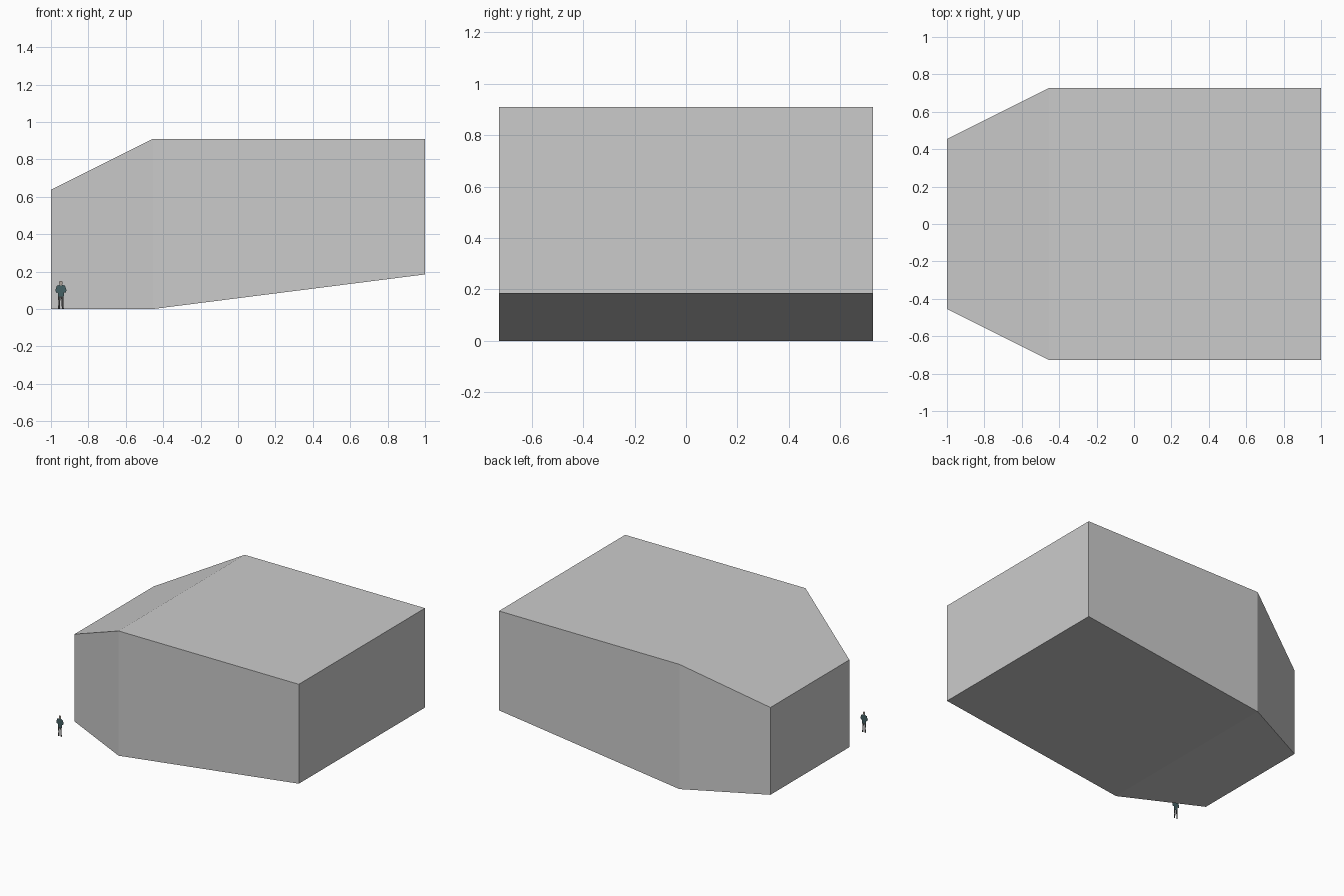
import bpy, bmesh

if "Cube" in bpy.data.objects:
    bpy.data.objects.remove(bpy.data.objects["Cube"])


def make_object(name, verts, faces, color=None):
    mesh = bpy.data.meshes.new(name)
    mesh.from_pydata(verts, [], faces)
    bm = bmesh.new()
    bm.from_mesh(mesh)
    bmesh.ops.recalc_face_normals(bm, faces=bm.faces)
    bm.to_mesh(mesh)
    bm.free()
    obj = bpy.data.objects.new(name, mesh)
    bpy.context.collection.objects.link(obj)
    if color:
        mat = bpy.data.materials.new(name + "_colour")
        mat.diffuse_color = (*color, 1)
        mat.use_nodes = True
        mat.node_tree.nodes["Principled BSDF"].inputs["Base Color"].default_value = mat.diffuse_color
        mesh.materials.append(mat)
    return obj


# Building volume: rectangular sections lofted along x (x, half width, bottom, top)
sections = [(-1, 0.455, 0, 0.637), (-0.455, 0.727, 0, 0.91), (1, 0.727, 0.185, 0.91)]
verts = []
for x, w, lo, hi in sections:
    verts += [(x, -w, lo), (x, w, lo), (x, w, hi), (x, -w, hi)]
faces = [(0, 1, 2, 3), (8, 9, 10, 11)]
for s in (0, 4):
    for i in range(4):
        j = (i + 1) % 4
        faces.append((s + i, s + j, s + 4 + j, s + 4 + i))
make_object("building_volume", verts, faces)

# Flat cutout person for scale, standing beside the front corner
PX, PY = -0.947, -0.70


def cutout(name, outline, color):
    pts = [(PX + x, PY, z) for x, z in outline]
    make_object(name, pts, [tuple(range(len(pts)))], color)


def mirrored(half):
    return half + [(-x, z) for x, z in reversed(half)]


cutout("person_head", mirrored([(0.005, 0.127), (0.009, 0.136), (0.009, 0.145), (0.004, 0.151)]),
       (0.42, 0.36, 0.32))
cutout("person_jacket", mirrored([(0.015, 0.066), (0.017, 0.088), (0.024, 0.086), (0.030, 0.100),
                                  (0.022, 0.124), (0.006, 0.130)]), (0.06, 0.12, 0.13))
for side, name in ((-1, "person_left_leg"), (1, "person_right_leg")):
    cutout(name, [(side * x, z) for x, z in
                  [(0, 0.066), (0.015, 0.066), (0.013, 0.03), (0.016, 0), (0.005, 0), (0.004, 0.04)]],
           (0.05, 0.05, 0.05))
